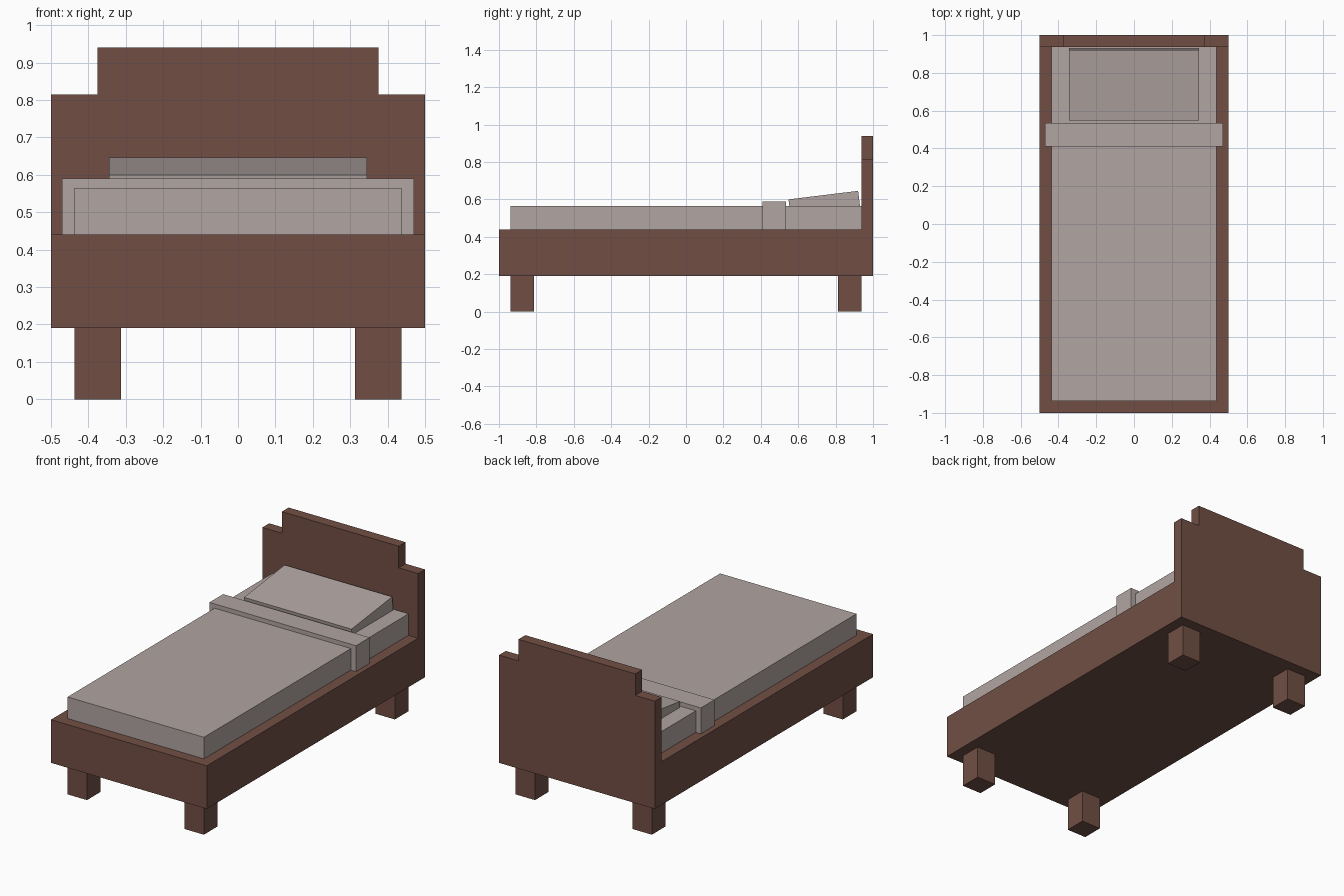
import bpy
import math
from mathutils import Matrix, Vector

if "Cube" in bpy.data.objects:
    bpy.data.objects.remove(bpy.data.objects["Cube"])


def material(name, rgb):
    mat = bpy.data.materials.new(name)
    mat.diffuse_color = (*rgb, 1)
    mat.use_nodes = True
    mat.node_tree.nodes["Principled BSDF"].inputs["Base Color"].default_value = mat.diffuse_color
    return mat


wood = material("brown wood", (0.165, 0.078, 0.058))
linen = material("warm grey linen", (0.44, 0.376, 0.361))


def mesh_object(name, verts, faces, mat):
    mesh = bpy.data.meshes.new(name)
    mesh.from_pydata(verts, [], faces)
    mesh.materials.append(mat)
    obj = bpy.data.objects.new(name, mesh)
    bpy.context.collection.objects.link(obj)
    return obj


def extrude(name, profile, place, a, b, mat):
    """Prism: closed profile placed at depths a and b."""
    n = len(profile)
    verts = [place(u, v, d) for d in (a, b) for u, v in profile]
    faces = [tuple(range(n)), tuple(range(2 * n - 1, n - 1, -1))]
    faces += [(i, i + n, (i + 1) % n + n, (i + 1) % n) for i in range(n)]
    return mesh_object(name, verts, faces, mat)


def box(name, x, y, z, mat):
    profile = [(x[0], z[0]), (x[1], z[0]), (x[1], z[1]), (x[0], z[1])]
    return extrude(name, profile, lambda u, v, d: (u, d, v), y[0], y[1], mat)


# Frame and legs
box("bed_frame", (-0.5, 0.5), (-1, 0.9375), (0.19, 0.44), wood)
for sx, side in ((-1, "left"), (1, "right")):
    for sy, end in ((-1, "front"), (1, "back")):
        xs = sorted((sx * 0.3125, sx * 0.4375))
        ys = sorted((sy * 0.8125, sy * 0.9375))
        box(f"{end}_{side}_leg", xs, ys, (0, 0.19), wood)

# Stepped headboard
half = [(0.5, 0.19), (0.5, 0.815), (0.375, 0.815), (0.375, 0.94)]
outline = half + [(-x, z) for x, z in reversed(half)]
extrude("headboard", outline[::-1], lambda u, v, d: (u, d, v), 0.9375, 1, wood)

# Mattress and folded blanket band
box("mattress", (-0.4375, 0.4375), (-0.9375, 0.9375), (0.44, 0.565), linen)
box("blanket_fold", (-0.47, 0.47), (0.41, 0.535), (0.44, 0.59), linen)

# Pillow, tilted up towards the headboard
pillow = box("pillow", (-0.345, 0.345), (0, 0.375), (-0.094, 0), linen)
pillow.data.transform(Matrix.Translation(Vector((0, 0.548, 0.6)))
                      @ Matrix.Rotation(math.radians(7), 4, 'X'))
